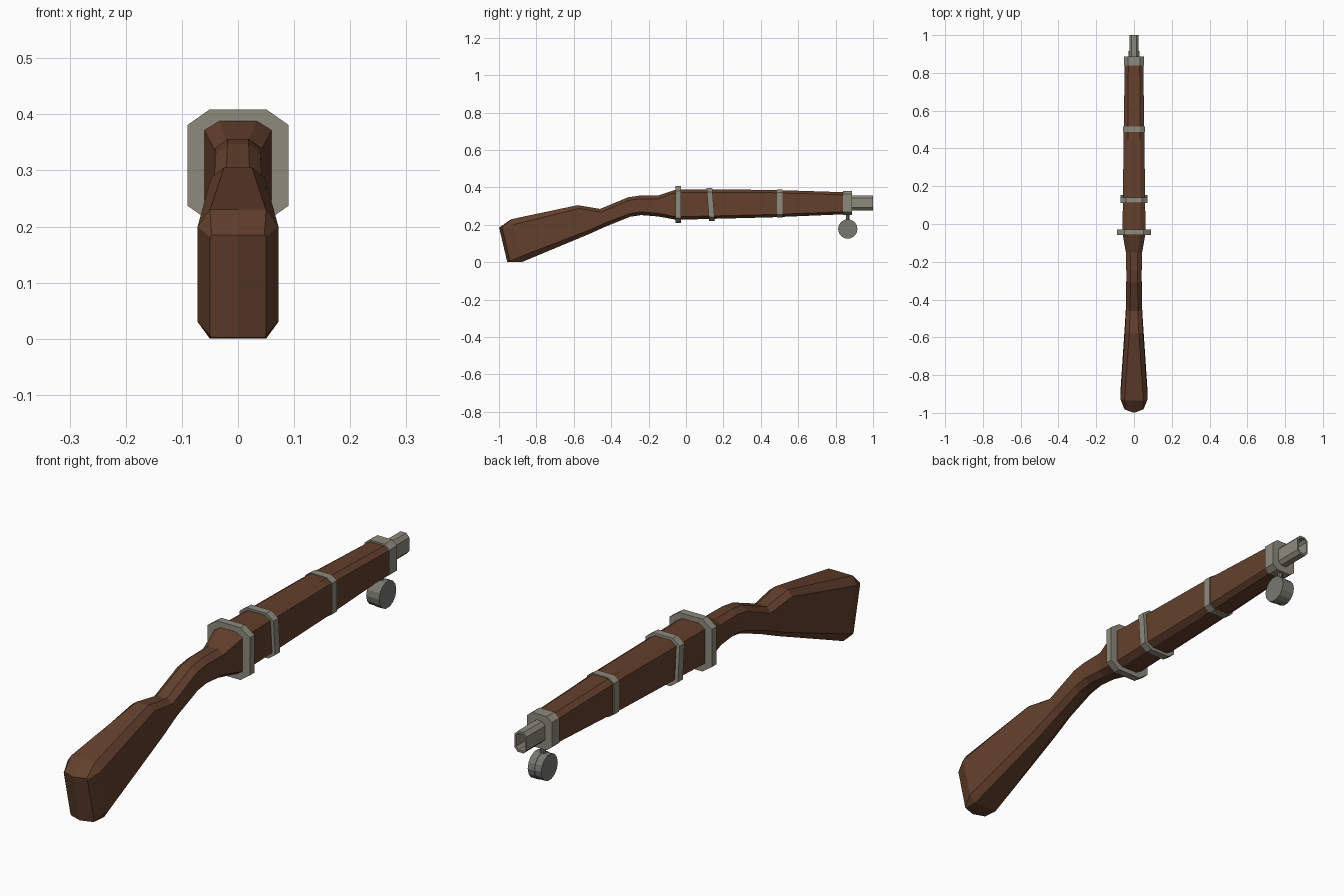
import bpy, bmesh, math
from mathutils import Matrix

if "Cube" in bpy.data.objects:
    bpy.data.objects.remove(bpy.data.objects["Cube"])


def material(name, rgb):
    m = bpy.data.materials.new(name)
    m.diffuse_color = (*rgb, 1)
    m.use_nodes = True
    m.node_tree.nodes["Principled BSDF"].inputs["Base Color"].default_value = m.diffuse_color
    return m


wood = material("brown wood", (0.125, 0.051, 0.026))
metal = material("grey metal", (0.27, 0.255, 0.205))
dark_metal = material("dark grey metal", (0.19, 0.19, 0.165))


def finish(bm, name, mat):
    bmesh.ops.recalc_face_normals(bm, faces=bm.faces[:])
    me = bpy.data.meshes.new(name)
    bm.to_mesh(me)
    bm.free()
    me.materials.append(mat)
    ob = bpy.data.objects.new(name, me)
    bpy.context.collection.objects.link(ob)
    return ob


def section(yt, zt, yb, zb, w, flat, c, bulge=0):
    """Chamfered section between a top and a bottom point, with a centre column."""
    half = [(0, zt), (flat, zt), (w, zt - c), (w, zb + c), (flat, zb), (0, zb)]
    pts = half + [(-x, z) for x, z in half[-2:0:-1]]
    out = []
    for x, z in pts:
        t = (zt - z) / (zt - zb)
        out.append((x, yt + (yb - yt) * t - (bulge if x == 0 else 0), z))
    return out


def loft(name, mat, sections, caps=True):
    bm = bmesh.new()
    rings = [[bm.verts.new(p) for p in s] for s in sections]
    n = len(rings[0])
    for a, b in zip(rings, rings[1:]):
        for i in range(n):
            j = (i + 1) % n
            bm.faces.new((a[i], a[j], b[j], b[i]))
    if caps:
        for r in (rings[0], rings[-1]):
            h = n // 2
            bm.faces.new(r[:h + 1])
            bm.faces.new(r[h:] + r[:1])
    return finish(bm, name, mat)


# Wooden stock: butt, comb, grip and long fore-end
loft("stock", wood, [section(*s) for s in [
    (-0.983, 0.185, -0.94, 0.002, 0.050, 0.047, 0.004, 0.016),
    (-0.935, 0.230, -0.88, 0.000, 0.072, 0.050, 0.030),
    (-0.580, 0.305, -0.52, 0.150, 0.048, 0.025, 0.018),
    (-0.460, 0.285, -0.42, 0.195, 0.042, 0.021, 0.017),
    (-0.310, 0.347, -0.30, 0.243, 0.041, 0.019, 0.017),
    (-0.250, 0.356, -0.24, 0.252, 0.041, 0.019, 0.017),
    (-0.150, 0.356, -0.15, 0.245, 0.043, 0.020, 0.017),
    (-0.050, 0.390, -0.05, 0.227, 0.061, 0.035, 0.016),
    (0.450, 0.387, 0.450, 0.240, 0.055, 0.033, 0.015),
    (0.860, 0.374, 0.860, 0.257, 0.049, 0.030, 0.014)]])


# Metal bands wrapped round the fore-end
def band(name, y0, y1, zt, zb, w, flat, c, lean=0):
    loft(name, metal, [section(y - lean, zt, y + lean, zb, w, flat, c)
                       for y in (y0, y1)])


band("rear_band", -0.057, -0.028, 0.409, 0.209, 0.090, 0.050, 0.028)
band("middle_band", 0.117, 0.147, 0.398, 0.220, 0.072, 0.042, 0.022, 0.007)
band("front_band", 0.487, 0.517, 0.389, 0.238, 0.057, 0.034, 0.016)
band("nose_cap", 0.840, 0.887, 0.381, 0.252, 0.053, 0.031, 0.017)

# Hollow barrel: outside, rim, then back down the bore
outer = (0.025, 0.012, 0.014)
inner = (0.019, 0.009, 0.011)
loft("barrel", metal, [
    section(0.87, 0.358, 0.87, 0.278, *outer),
    section(1.0, 0.358, 1.0, 0.278, *outer),
    section(1.0, 0.350, 1.0, 0.286, *inner),
    section(0.90, 0.350, 0.90, 0.286, *inner)])


# Hanging disc made of two halves, and its stem
def disc(name, x, depth, radius):
    bm = bmesh.new()
    bmesh.ops.create_cone(bm, cap_ends=True, segments=14, radius1=radius,
                          radius2=radius, depth=depth,
                          matrix=Matrix.Translation((x, 0.865, 0.178))
                          @ Matrix.Rotation(math.pi / 2, 4, 'Y'))
    finish(bm, name, dark_metal)


disc("disc_right", 0.014, 0.028, 0.052)
disc("disc_left", -0.014, 0.028, 0.050)

bm = bmesh.new()
bmesh.ops.create_cone(bm, cap_ends=True, segments=8, radius1=0.010, radius2=0.010,
                      depth=0.06, matrix=Matrix.Translation((0, 0.865, 0.24)))
finish(bm, "disc_stem", dark_metal)
